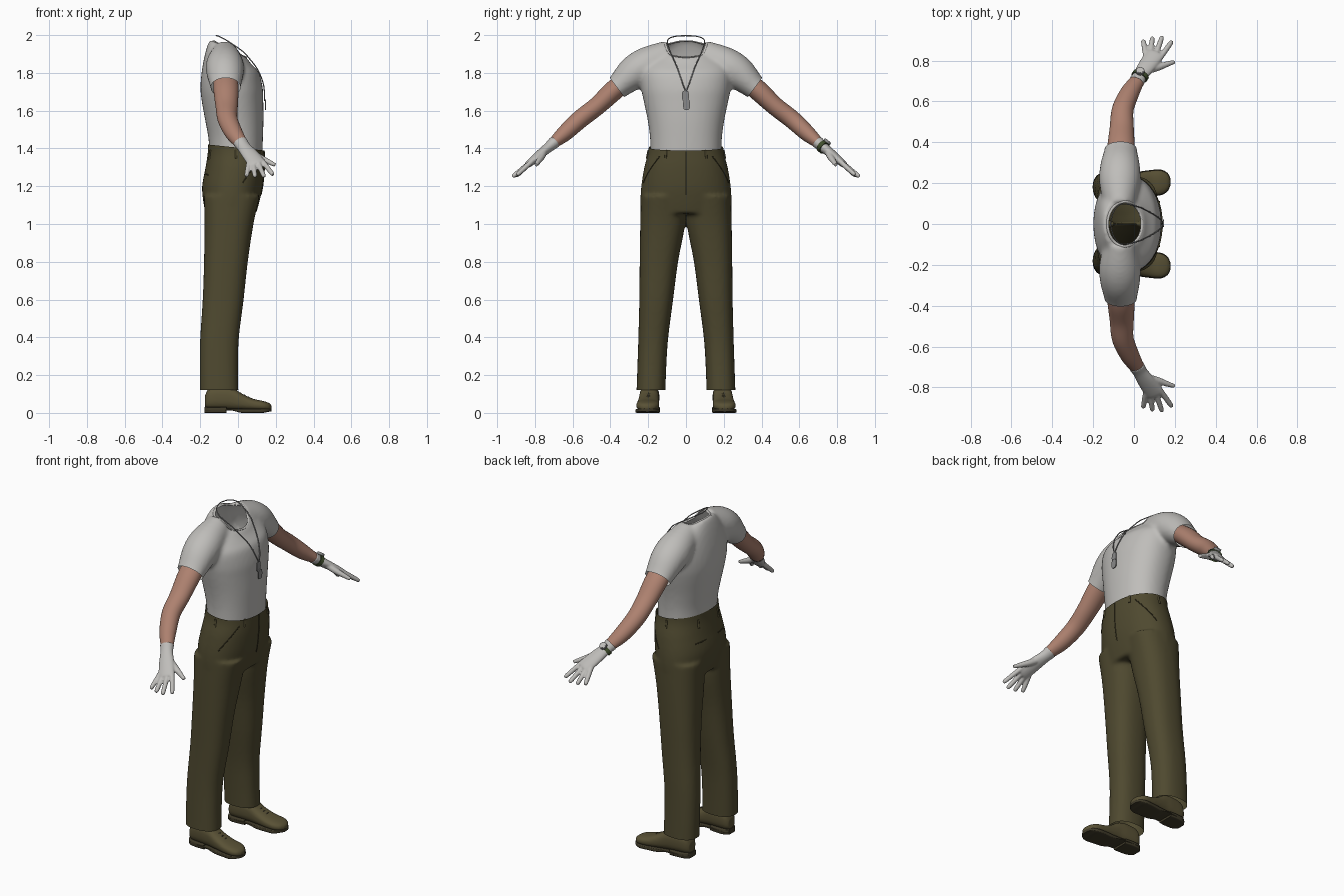
import bpy, bmesh, math
from mathutils import Vector as V

if "Cube" in bpy.data.objects:
    bpy.data.objects.remove(bpy.data.objects["Cube"])


def material(name, r, g, b):
    m = bpy.data.materials.new(name)
    m.diffuse_color = (r, g, b, 1)
    m.use_nodes = True
    m.node_tree.nodes["Principled BSDF"].inputs["Base Color"].default_value = m.diffuse_color
    return m


CLOTH = material("light grey cloth", .52, .51, .49)
SKIN = material("skin", .42, .22, .16)
OLIVE = material("olive trousers", .078, .067, .029)
SEAM = material("dark olive seam", .045, .038, .016)
LEATHER = material("olive leather", .10, .083, .036)
SOLE = material("dark sole", .05, .042, .022)
METAL = material("grey metal", .25, .25, .25)
STRAP = material("green strap", .05, .075, .025)


# ---------- helpers ----------
def dense(rows, k=4):
    """Smooth in-between rows (Catmull-Rom)."""
    out = []
    for i in range(len(rows) - 1):
        a, b, c, d = rows[max(i - 1, 0)], rows[i], rows[i + 1], rows[min(i + 2, len(rows) - 1)]
        for j in range(k):
            t = j / k
            out.append([.5 * (2 * q + (r - p) * t + (2 * p - 5 * q + 4 * r - s) * t * t
                              + (3 * q - p - 3 * r + s) * t ** 3)
                        for p, q, r, s in zip(a, b, c, d)])
    return out + [list(rows[-1])]


def loft(bm, rings, p=2, n=28):
    """Closed skin through rings given as (centre, u, v)."""
    f = lambda t: math.copysign(abs(t) ** (2 / p), t)
    loops = []
    for c, u, v in rings:
        loops.append([bm.verts.new(c + u * f(math.cos(2 * math.pi * i / n))
                                   + v * f(math.sin(2 * math.pi * i / n))) for i in range(n)])
    new = []
    for a, b in zip(loops, loops[1:]):
        new += [bm.faces.new((a[i], a[(i + 1) % n], b[(i + 1) % n], b[i])) for i in range(n)]
    new += [bm.faces.new(loops[0]), bm.faces.new(loops[-1])]
    bmesh.ops.recalc_face_normals(bm, faces=new)


def upright(bm, rows, p=2.2):
    """Rows: z, back x, front x, y low, y high, tilt."""
    loft(bm, [(V(((a + b) / 2, (c + d) / 2, z)), V(((b - a) / 2, 0, t * (b - a) / 2)),
               V((0, (d - c) / 2, 0))) for z, a, b, c, d, t in dense(rows)], p, 40)


def tube(bm, rows, ref=(1, 0, 0), p=2, n=20, k=4, s=1):
    """Rows: x, y, z, radius along ref, other radius."""
    rows = dense([(x, y * s, z, a, b) for x, y, z, a, b in rows], k)
    rings = []
    for i, r in enumerate(rows):
        d = (V(rows[min(i + 1, len(rows) - 1)][:3]) - V(rows[max(i - 1, 0)][:3])).normalized()
        u = (V(ref) - d * V(ref).dot(d)).normalized()
        rings.append((V(r[:3]), u * r[3], d.cross(u) * r[4]))
    loft(bm, rings, p, n)


def make(name, bm, mat, voxel=0, smooth=0):
    me = bpy.data.meshes.new(name)
    bm.to_mesh(me)
    bm.free()
    ob = bpy.data.objects.new(name, me)
    bpy.context.collection.objects.link(ob)
    if voxel:  # melt overlapping solids into one soft skin
        m = ob.modifiers.new("blend", 'REMESH')
        m.mode, m.voxel_size = 'VOXEL', voxel
        m = ob.modifiers.new("soften", 'SMOOTH')
        m.factor, m.iterations = .5, smooth
        dg = bpy.context.evaluated_depsgraph_get()
        me = bpy.data.meshes.new_from_object(ob.evaluated_get(dg))
        ob.modifiers.clear()
        ob.data = me
    me.materials.clear()
    me.materials.append(mat)
    me.shade_smooth()
    me.set_sharp_from_angle(angle=math.radians(50))
    return ob


def carve(ob, planes, doomed, snap=None):
    """Cut along planes, drop the doomed faces, leave an open shell."""
    bm = bmesh.new()
    bm.from_mesh(ob.data)
    for co, no in planes:
        bmesh.ops.bisect_plane(bm, geom=bm.verts[:] + bm.edges[:] + bm.faces[:],
                               plane_co=co, plane_no=no)
    bmesh.ops.delete(bm, geom=[f for f in bm.faces if doomed(f.calc_center_median())], context='FACES')
    if snap:
        for v in bm.verts:
            if v.is_boundary:
                snap(v)
    bm.to_mesh(ob.data)
    bm.free()
    bpy.context.view_layer.update()


# ---------- shirt: torso and sleeves ----------
bm = bmesh.new()
upright(bm, [(z, a, b, -h, h, t) for z, a, b, h, t in (
    (1.34, -.15, .128, .187, 0), (1.45, -.156, .132, .19, 0), (1.55, -.174, .135, .203, 0),
    (1.65, -.192, .134, .224, 0), (1.72, -.199, .131, .237, 0), (1.80, -.193, .112, .24, 0),
    (1.86, -.178, .083, .21, -.2), (1.90, -.162, .064, .16, -.4), (1.928, -.147, .048, .12, -.5))])
for s in (1, -1):
    tube(bm, [(-.07, .08, 1.885, .075, .09), (-.07, .20, 1.842, .10, .097),
              (-.068, .28, 1.797, .098, .09), (-.065, .365, 1.722, .08, .064),
              (-.063, .43, 1.668, .075, .06)], s=s, n=32)
shirt = make("shirt", bm, CLOTH, .01, 12)
NX, RX, RY = -.045, .08, .103


def neck_snap(v):
    if v.co.z > 1.82 and abs(v.co.y) < .2:
        r = math.hypot((v.co.x - NX) / RX, v.co.y / RY)
        v.co.x, v.co.y = NX + (v.co.x - NX) / r, v.co.y / r


carve(shirt, [((0, s * .365, 1.722), (0, s * .8, -.6)) for s in (1, -1)] + [((0, 0, 1.37), (0, 0, 1))],
      lambda c: c.z < 1.37 or (abs(c.y) > .26 and .8 * (abs(c.y) - .365) - .6 * (c.z - 1.722) > 0)
      or (c.z > 1.82 and math.hypot((c.x - NX) / RX, c.y / RY) < 1), neck_snap)

# collar rim
rows = []
for i in range(41):
    a = 2 * math.pi * i / 40
    x, y = NX + RX * 1.06 * math.cos(a), RY * 1.06 * math.sin(a)
    hit, loc, _, _ = shirt.ray_cast(V((x, y, 2.3)), V((0, 0, -1)))
    if hit and loc.z > 1.8:
        rows.append((x, y, loc.z, .004, .007))
if len(rows) > 5:
    bm = bmesh.new()
    tube(bm, rows, ref=(0, 0, 1), n=8, k=2)
    make("collar", bm, CLOTH)

# ---------- trousers ----------
bm = bmesh.new()
upright(bm, [(z, a, b, -h, h, 0) for z, a, b, h in (
    (1.46, -.158, .139, .196), (1.38, -.16, .14, .2), (1.30, -.172, .14, .221),
    (1.20, -.19, .131, .237), (1.12, -.184, .114, .241), (1.055, -.172, .096, .238))])
for s in (1, -1):
    upright(bm, [(z, a, b, min(s * c, s * d), max(s * c, s * d), 0) for z, a, b, c, d in (
        (1.15, -.18, .115, .005, .238), (1.0, -.178, .082, .005, .242), (.8, -.18, .052, .042, .245),
        (.6, -.187, .03, .068, .247), (.4, -.2, .005, .094, .252), (.25, -.203, .0, .104, .257),
        (.08, -.202, .003, .11, .263))], 2.4)
trousers = make("trousers", bm, OLIVE, .01, 8)
carve(trousers, [((0, 0, 1.404), (.105, 0, 1)), ((0, 0, .12), (0, 0, 1))],
      lambda c: c.z < .12 or c.z > 1.404 - .105 * c.x)


def seam(name, pts, r, mat):
    """Thin cord lying on the trousers."""
    bm = bmesh.new()
    rows = [(*trousers.closest_point_on_mesh(V(p[:3]))[1], r, r) for p in dense(pts, 5)]
    tube(bm, rows, ref=(.6, .5, .62), n=8, k=1)
    make(name, bm, mat)


seam("fly", [(.15, 0, 1.385), (.15, 0, 1.28), (.14, 0, 1.15)], .003, SEAM)
for s in (1, -1):
    seam("front_pocket", [(.11, s * .14, 1.36), (.03, s * .235, 1.22)], .003, SEAM)
    seam("back_pocket", [(-.2, s * .06, 1.27), (-.2, s * .15, 1.27)], .003, SEAM)
    for a in (35, 90, 150):
        x, y = -.01 + .22 * math.cos(math.radians(a)), s * .22 * math.sin(math.radians(a))
        seam("belt_loop", [(x, y, 1.395), (x, y, 1.35)], .006, OLIVE)

# ---------- arms, gloves, shoes ----------
for s in (1, -1):
    bm = bmesh.new()
    tube(bm, [(-.065, .33, 1.75, .066, .052), (-.063, .39, 1.70, .066, .054),
              (-.06, .47, 1.625, .059, .049), (-.055, .56, 1.555, .053, .048),
              (-.022, .64, 1.482, .047, .043), (.015, .70, 1.43, .036, .03),
              (.025, .717, 1.415, .032, .027)], s=s, n=32, k=6)
    make("arm", bm, SKIN)

    bm = bmesh.new()
    tube(bm, [(.012, .696, 1.434, .04, .034), (.03, .725, 1.408, .036, .028), (.06, .77, 1.372, .043, .024),
              (.098, .825, 1.325, .047, .02), (.107, .838, 1.314, .042, .015)], s=s)
    for off, tip in ((-.035, (.045, .9, 1.253)), (-.012, (.09, .915, 1.25)),
                     (.012, (.138, .919, 1.25)), (.035, (.186, .895, 1.26))):
        base = V((.09, .812, 1.335)) + V((.89, -.24, .2)) * off
        rows = [(*base.lerp(V(tip), t), r, r) for t, r in ((0, .014), (.5, .0135), (.9, .012), (1, .008))]
        tube(bm, rows, s=s)
    tube(bm, [(.05, .75, 1.39, .02, .02), (.11, .765, 1.355, .018, .018),
              (.16, .782, 1.33, .014, .014), (.197, .794, 1.312, .01, .01)], ref=(0, 0, 1), s=s)
    make("glove", bm, CLOTH, .005, 4)

    # shoe runs heel to toe: x, top, bottom, half width, turned slightly outward
    shape = ((-.175, .09, .03, .03), (-.15, .135, .02, .047), (-.08, .145, .018, .052),
             (-.03, .135, .016, .052), (.02, .102, .014, .055), (.08, .075, .012, .06),
             (.13, .064, .012, .06), (.163, .053, .012, .043), (.178, .04, .016, .016))
    mid = lambda x: s * (.197 + .05 * x)
    block = lambda rows, p: loft(bm, [(V((x, mid(x), (t + b) / 2)), V((0, h, 0)), V((0, 0, (t - b) / 2)))
                                      for x, t, b, h in dense(rows, 5)], p)
    bm = bmesh.new()
    block(shape, 2.6)
    make("shoe", bm, LEATHER, .006, 4)
    bm = bmesh.new()
    block([(x, .022, .012 if x < -.02 else .0 if x < .15 else .006, h + .003) for x, t, b, h in shape], 7)
    make("sole", bm, SOLE)
    bm = bmesh.new()
    block([(-.177, .032, 0, .03), (-.15, .032, 0, .049), (-.1, .032, 0, .053), (-.06, .032, 0, .05)], 8)
    make("heel", bm, SOLE)
    bm = bmesh.new()
    for x, z in ((.015, .103), (.035, .093), (.055, .084)):
        tube(bm, [(x, mid(x) - .026, z - .009, .004, .004), (x, mid(x), z, .004, .004),
                  (x, mid(x) + .026, z - .009, .004, .004)], n=8)
    make("laces", bm, SOLE)

# ---------- wristwatch ----------
c, d = V((.03, .725, 1.408)), V((.045, .07, -.058)).normalized()
u = (V((1, 0, 0)) - d * d.x).normalized()
n = d.cross(u)
n = n if n.z > 0 else -n


def stub(name, a, b, ra, rb, mat, ref=(1, 0, 0), p=2):
    bm = bmesh.new()
    tube(bm, [(*a, ra, rb), (*b, ra, rb)], ref=ref, p=p, k=1)
    make(name, bm, mat)


stub("watch_strap", c - d * .011, c + d * .011, .042, .034, STRAP)
stub("watch_case", c + n * .03, c + n * .043, .021, .021, METAL, d)
stub("watch_face", c + n * .043, c + n * .0445, .016, .016, CLOTH, d)

# ---------- neck chain and tags ----------
bm = bmesh.new()
for s in (1, -1):
    tube(bm, [(x, y, z, .003, .003) for x, y, z in (
        (-.115, 0, 1.997), (-.10, .06, 1.993), (-.06, .098, 1.972), (.02, .085, 1.918),
        (.055, .07, 1.882), (.103, .043, 1.82), (.132, .02, 1.75), (.14, 0, 1.70))],
        ref=(.3, -.8, .5), n=8, s=s)
make("chain", bm, METAL)
stub("upper_tag", (.137, -.003, 1.678), (.142, -.003, 1.678), .028, .018, METAL, (0, 0, 1), 3.5)
stub("lower_tag", (.143, .003, 1.632), (.148, .003, 1.632), .028, .018, METAL, (0, 0, 1), 3.5)
